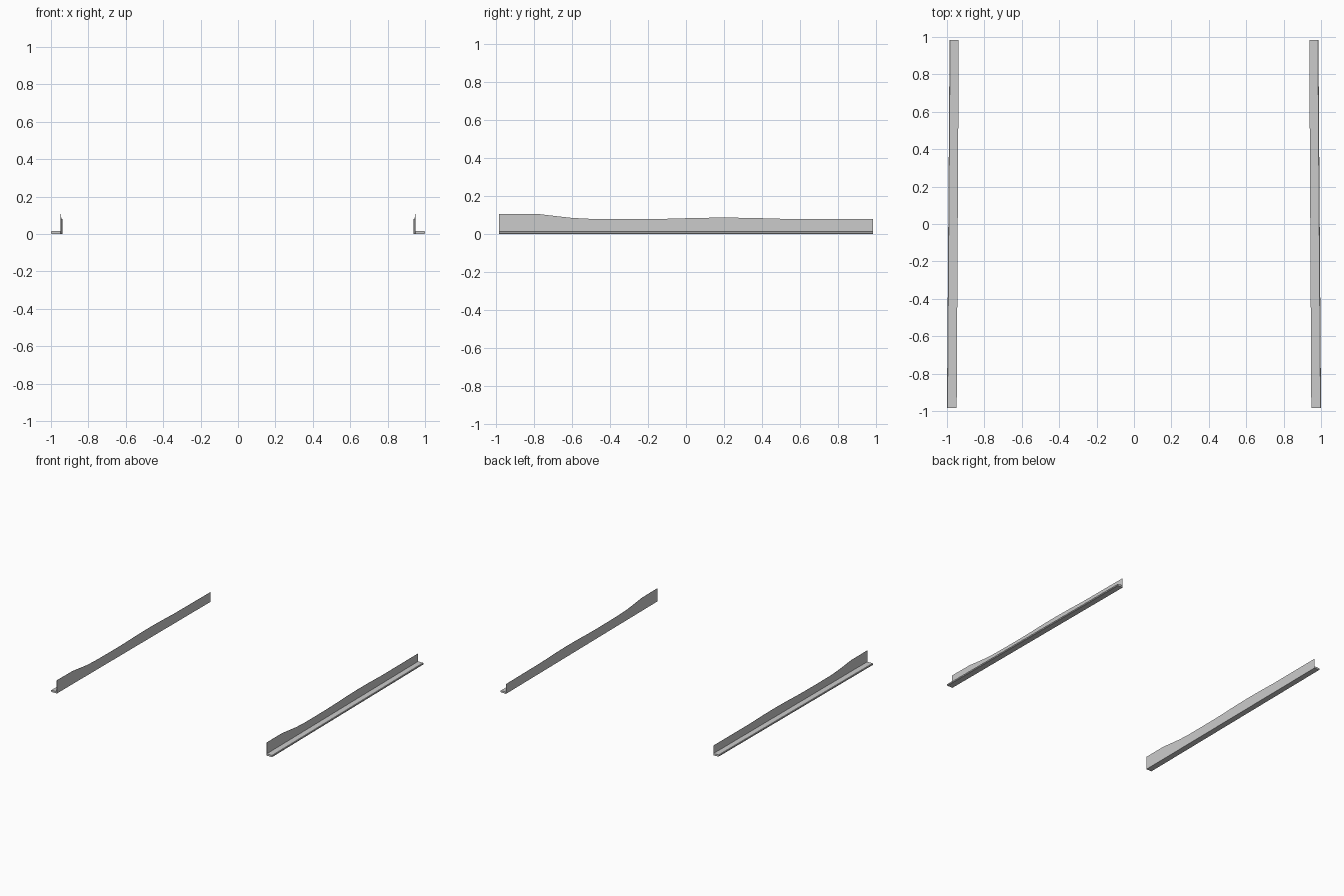
import bpy, bmesh

if "Cube" in bpy.data.objects:
    bpy.data.objects.remove(bpy.data.objects["Cube"])

# Stations along the sill: (y, height of the upright wall)
STATIONS = [(-0.985, 0.107), (-0.78, 0.106), (-0.69, 0.095), (-0.60, 0.085),
            (-0.50, 0.080), (-0.35, 0.079), (-0.20, 0.079), (-0.08, 0.081),
            (0.05, 0.085), (0.20, 0.087), (0.35, 0.085), (0.52, 0.080),
            (0.985, 0.079)]
WALL = 0.002       # upright sheet thickness
LIP = 0.015        # lower lip thickness
CHAMFER = 0.003    # small bevel on the outer lip edge


def l_section(y, height):
    """L-shaped section: thin inner wall with a flat lip facing outward."""
    t = (y + 0.985) / 1.97
    inner = 0.948 - 0.011 * t
    outer = 1.0 - 0.014 * t
    return [(inner, y, 0), (outer - CHAMFER, y, 0), (outer, y, CHAMFER),
            (outer, y, LIP - CHAMFER), (outer - CHAMFER, y, LIP),
            (inner + WALL, y, LIP), (inner + WALL, y, height), (inner, y, height)]


def side_skirt(name, side):
    bm = bmesh.new()
    rings = [[bm.verts.new((side * x, y, z)) for x, y, z in l_section(*s)]
             for s in STATIONS]
    n = len(rings[0])
    # Skin between neighbouring sections
    for a, b in zip(rings, rings[1:]):
        for i in range(n):
            j = (i + 1) % n
            bm.faces.new((a[i], a[j], b[j], b[i]))
    # End caps
    bm.faces.new(rings[0])
    bm.faces.new(rings[-1])
    bmesh.ops.recalc_face_normals(bm, faces=bm.faces[:])
    mesh = bpy.data.meshes.new(name)
    bm.to_mesh(mesh)
    bm.free()
    obj = bpy.data.objects.new(name, mesh)
    bpy.context.collection.objects.link(obj)
    return obj


# Mirrored pair of side skirts
side_skirt("side_skirt_right", 1)
side_skirt("side_skirt_left", -1)
